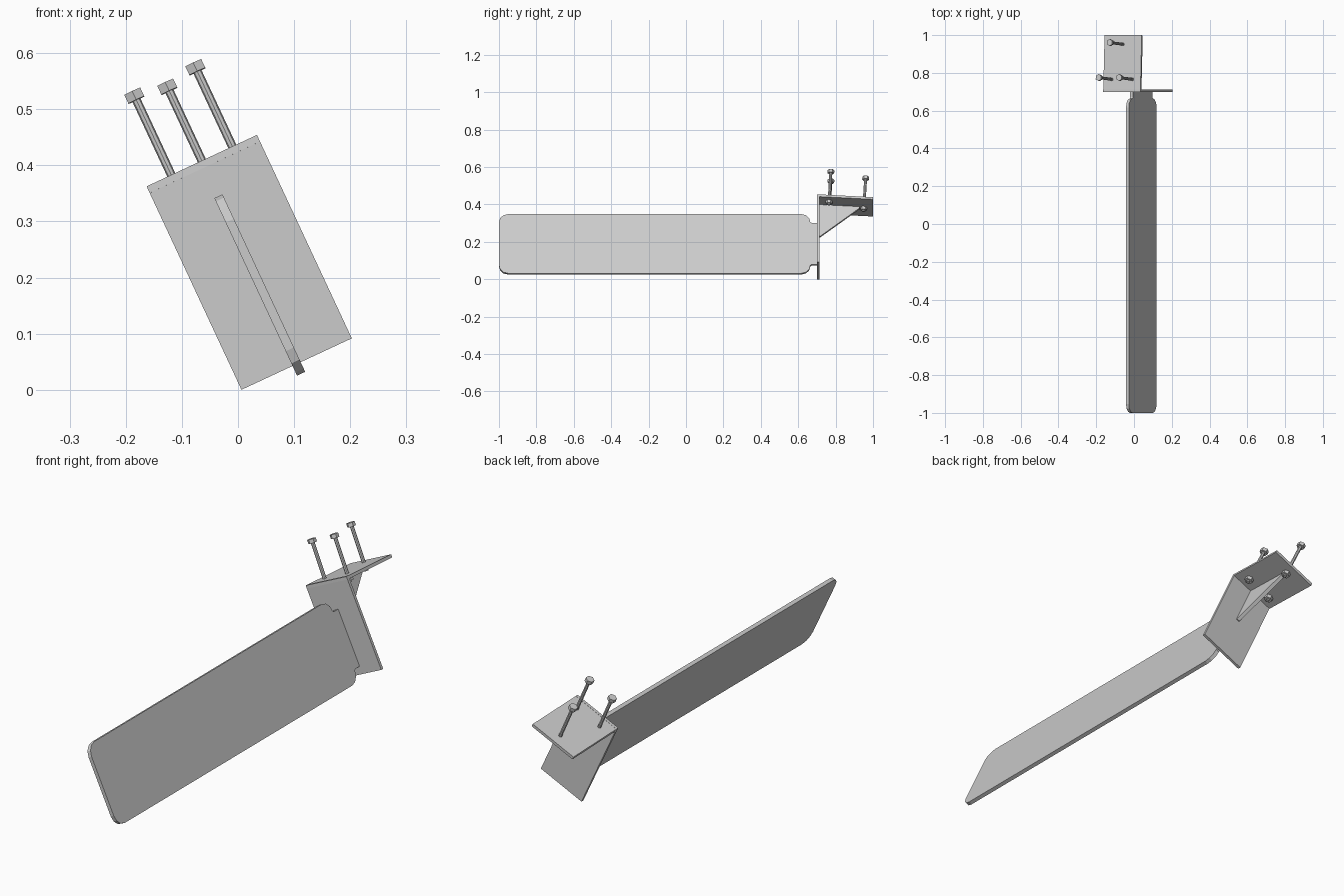
import bpy, bmesh, math
from mathutils import Matrix

if "Cube" in bpy.data.objects:
    bpy.data.objects.remove(bpy.data.objects["Cube"])

# Whole model leans 25 degrees about the long (y) axis
LEAN = Matrix.Translation((0.1045, 0, 0.0459)) @ Matrix.Rotation(math.radians(-25), 4, 'Y')
# Mounting flange frame: hinged at the top of the end plate, dipping to the back
FLANGE = LEAN @ Matrix.Translation((0, 0.70, 0.40)) @ Matrix.Rotation(math.radians(-3.2), 4, 'X')


def finish(name, bm, frame):
    bmesh.ops.recalc_face_normals(bm, faces=bm.faces)
    mesh = bpy.data.meshes.new(name)
    bm.to_mesh(mesh)
    bm.free()
    ob = bpy.data.objects.new(name, mesh)
    bpy.context.collection.objects.link(ob)
    ob.matrix_world = frame
    return ob


def slab(name, outline, x0, x1, frame):
    """Extrude a (y, z) outline along x."""
    bm = bmesh.new()
    face = bm.faces.new([bm.verts.new((x0, y, z)) for y, z in outline])
    ext = bmesh.ops.extrude_face_region(bm, geom=[face])
    moved = [v for v in ext['geom'] if isinstance(v, bmesh.types.BMVert)]
    bmesh.ops.translate(bm, verts=moved, vec=(x1 - x0, 0, 0))
    return finish(name, bm, frame)


def rect(y0, y1, z0, z1):
    return [(y0, z0), (y1, z0), (y1, z1), (y0, z1)]


def arc(cy, cz, r, start, steps=3):
    return [(cy + r * math.cos(math.radians(start + 90 * i / steps)),
             cz + r * math.sin(math.radians(start + 90 * i / steps))) for i in range(steps + 1)]


def prism(bm, x, y, z0, z1, r, sides):
    bmesh.ops.create_cone(bm, cap_ends=True, segments=sides, radius1=r, radius2=r, depth=z1 - z0,
                          matrix=Matrix.Translation((x, y, (z0 + z1) / 2)))


# Long blade with rounded corners and a narrower tab meeting the end plate
B, T, R = -0.019, 0.330, 0.048
blade = (arc(-1 + R, B + R, R, 180) + arc(0.665 - R, B + R, R, 270)
         + [(0.672, B + R + 0.004), (0.702, B + R + 0.004),
            (0.702, T - R - 0.004), (0.672, T - R - 0.004)]
         + arc(0.665 - R, T - R, R, 0) + arc(-1 + R, T - R, R, 90))
slab("blade", blade, -0.008, 0.008, LEAN)

# Bracket: end plate, top flange and triangular gusset
slab("end_plate", rect(0.70, 0.713, 0, 0.40), -0.1085, 0.1085, LEAN)
slab("top_flange", rect(0, 0.30, -0.013, 0), -0.1085, 0.1085, FLANGE)
slab("gusset", [(0.71, 0.20), (0.718, 0.20), (0.928, 0.366), (0.928, 0.377), (0.71, 0.389)],
     -0.008, 0.008, LEAN)

# Three long bolts with hex heads and nuts under the flange
for i, (x, y) in enumerate([(-0.06, 0.066), (0.06, 0.066), (0, 0.252)]):
    bm = bmesh.new()
    prism(bm, x, y, -0.036, 0.152, 0.0078, 8)
    prism(bm, x, y, 0.151, 0.168, 0.018, 6)
    finish(f"bolt_{i + 1}", bm, FLANGE)
    bm = bmesh.new()
    prism(bm, x, y, -0.029, -0.013, 0.018, 6)
    finish(f"nut_{i + 1}", bm, FLANGE)
